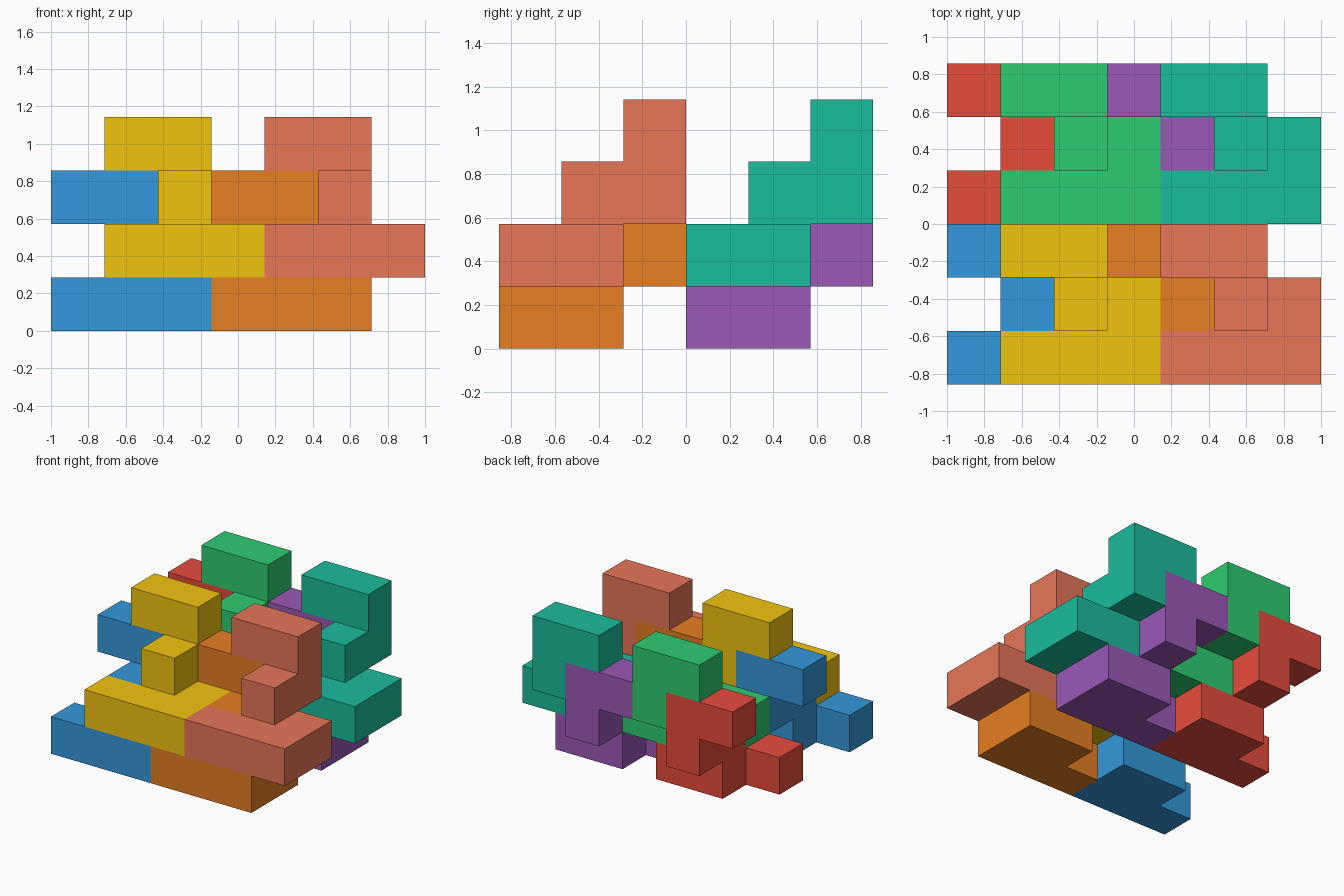
import bpy, bmesh
from mathutils import Vector

if "Cube" in bpy.data.objects:
    bpy.data.objects.remove(bpy.data.objects["Cube"])

U = 2 / 7                       # cube edge: the stack is 7 x 6 x 4 cubes
ORIGIN = Vector((-3.5, -3, 0))  # centres the grid on x and y

# One interlocking piece: a five-cube foot, a two-cube step and a two-cube cap
PIECE = {(0, 0, 0), (1, 0, 0), (2, 0, 0), (1, 1, 0), (2, 1, 0),
         (1, 1, 1), (1, 2, 1),
         (0, 2, 2), (1, 2, 2)}


def linear(hex_code):
    rgb = [int(hex_code[i:i + 2], 16) / 255 for i in (0, 2, 4)]
    return [c / 12.92 if c < 0.04045 else ((c + 0.055) / 1.055) ** 2.4 for c in rgb] + [1]


def add_piece(name, offset, colour):
    bm = bmesh.new()
    for cell in PIECE:
        for axis in range(3):
            for side in (0, 1):
                near = list(cell)
                near[axis] += 2 * side - 1
                if tuple(near) in PIECE:
                    continue
                # outer square on this side of the cube
                a, b = (axis + 1) % 3, (axis + 2) % 3
                corners = []
                for da, db in ((0, 0), (1, 0), (1, 1), (0, 1)):
                    p = Vector(cell)
                    p[axis] += side
                    p[a] += da
                    p[b] += db
                    corners.append(bm.verts.new((p + Vector(offset) + ORIGIN) * U))
                bm.faces.new(corners if side else corners[::-1])
    bmesh.ops.remove_doubles(bm, verts=bm.verts, dist=0.001)
    # merge the squares into flat faces
    bmesh.ops.dissolve_limit(bm, angle_limit=0.01, verts=bm.verts, edges=bm.edges)
    mesh = bpy.data.meshes.new(name)
    bm.to_mesh(mesh)
    bm.free()
    mat = bpy.data.materials.new(name + "_colour")
    mat.diffuse_color = linear(colour)
    mat.use_nodes = True
    mat.node_tree.nodes["Principled BSDF"].inputs["Base Color"].default_value = mat.diffuse_color
    mesh.materials.append(mat)
    bpy.context.collection.objects.link(bpy.data.objects.new(name, mesh))


# Front and back rows; each has two lower and two upper pieces, left and right
COLOURS = {"front": ("3498db", "e67e22", "f1c40f", "e77659"),
           "back": ("e74c3c", "9b59b6", "2ecc71", "1abc9c")}
SLOTS = (("lower_left", 0, 0), ("lower_right", 3, 0),
         ("upper_left", 1, 1), ("upper_right", 4, 1))

for row, (row_name, colours) in enumerate(COLOURS.items()):
    for (slot, x, z), colour in zip(SLOTS, colours):
        add_piece(f"{row_name}_{slot}_piece", (x, 3 * row, z), colour)
